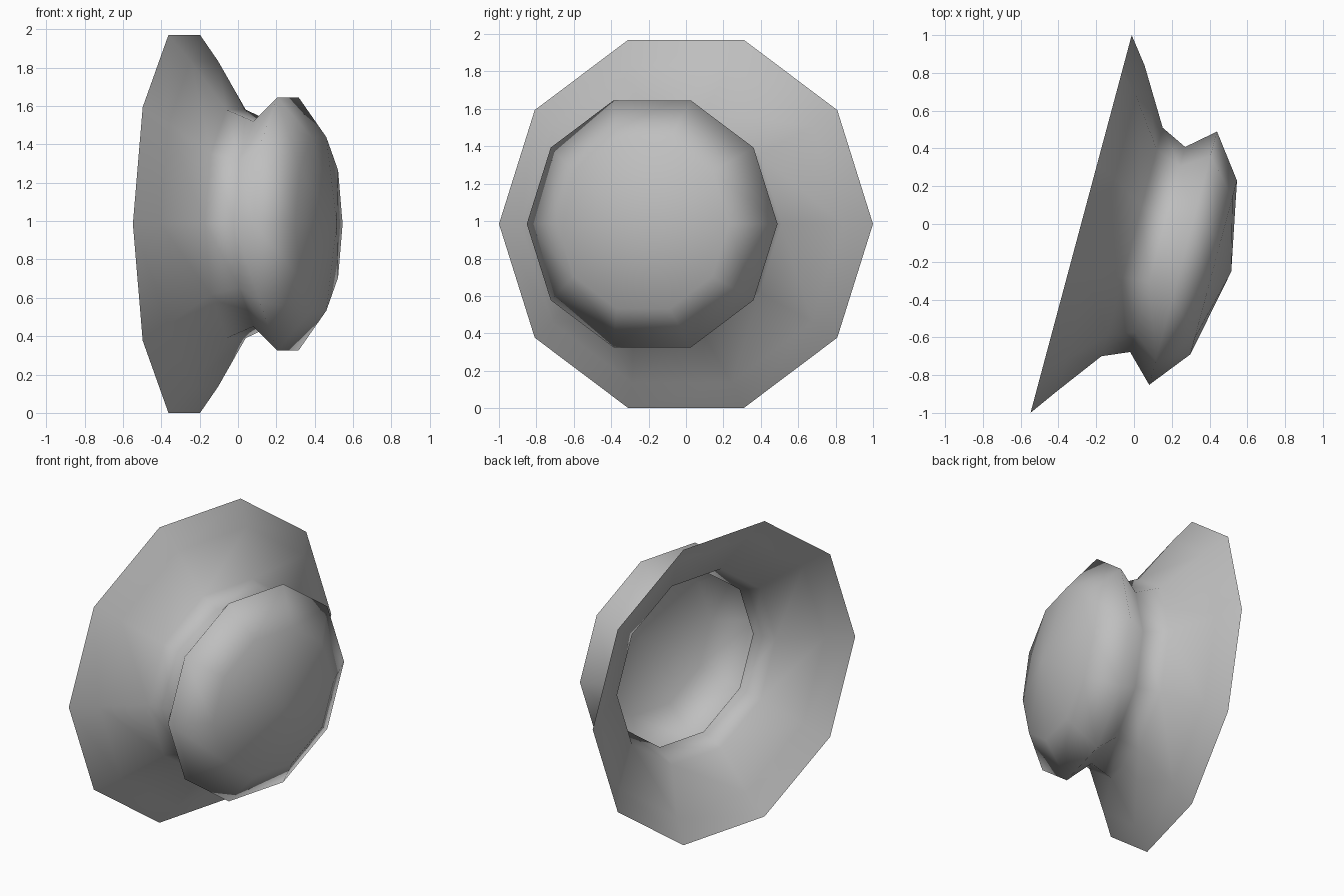
import bpy, bmesh
from math import sin, cos, pi, radians
from mathutils import Vector

if "Cube" in bpy.data.objects:
    bpy.data.objects.remove(bpy.data.objects["Cube"])

SIDES = 10
TILT = radians(15)
MID_Z = 0.985

# Ring centres (x, y) and radii, from the open rim to the dome
RINGS = [
    (-0.280, 0.000, 1.035),   # open rim
    (-0.175, -0.022, 0.892),  # flare
    (-0.010, -0.095, 0.626),  # base of flare
    (0.125, -0.135, 0.562),   # neck
    (0.260, -0.181, 0.694),   # widest part of dome
    (0.422, -0.230, 0.476),   # dome shoulder
]
TIP = (0.515, -0.252, MID_Z)

# Flared shell: tilted decagon rings skinned together, closed by a dome
bm = bmesh.new()
side = Vector((sin(TILT), cos(TILT), 0))
up = Vector((0, 0, 1))
loops = []
for x, y, r in RINGS:
    c = Vector((x, y, MID_Z))
    loops.append([bm.verts.new(c + r * (cos(a) * side + sin(a) * up))
                  for a in (2 * pi * i / SIDES for i in range(SIDES))])
for low, high in zip(loops, loops[1:]):
    for i in range(SIDES):
        j = (i + 1) % SIDES
        bm.faces.new((low[i], low[j], high[j], high[i]))
tip = bm.verts.new(TIP)
for i in range(SIDES):
    bm.faces.new((loops[-1][i], loops[-1][(i + 1) % SIDES], tip))

# Outward direction: the dome cap must face along +x
bm.normal_update()
if bm.faces[:][-1].normal.x < 0:
    bmesh.ops.reverse_faces(bm, faces=bm.faces[:])
for f in bm.faces:
    f.smooth = True

mesh = bpy.data.meshes.new("flared_shell")
bm.to_mesh(mesh)
bm.free()

grey = bpy.data.materials.new("plain_grey")
grey.diffuse_color = (0.52, 0.52, 0.52, 1)
grey.use_nodes = True
grey.node_tree.nodes["Principled BSDF"].inputs["Base Color"].default_value = grey.diffuse_color
mesh.materials.append(grey)
bpy.context.collection.objects.link(bpy.data.objects.new("flared_shell", mesh))
